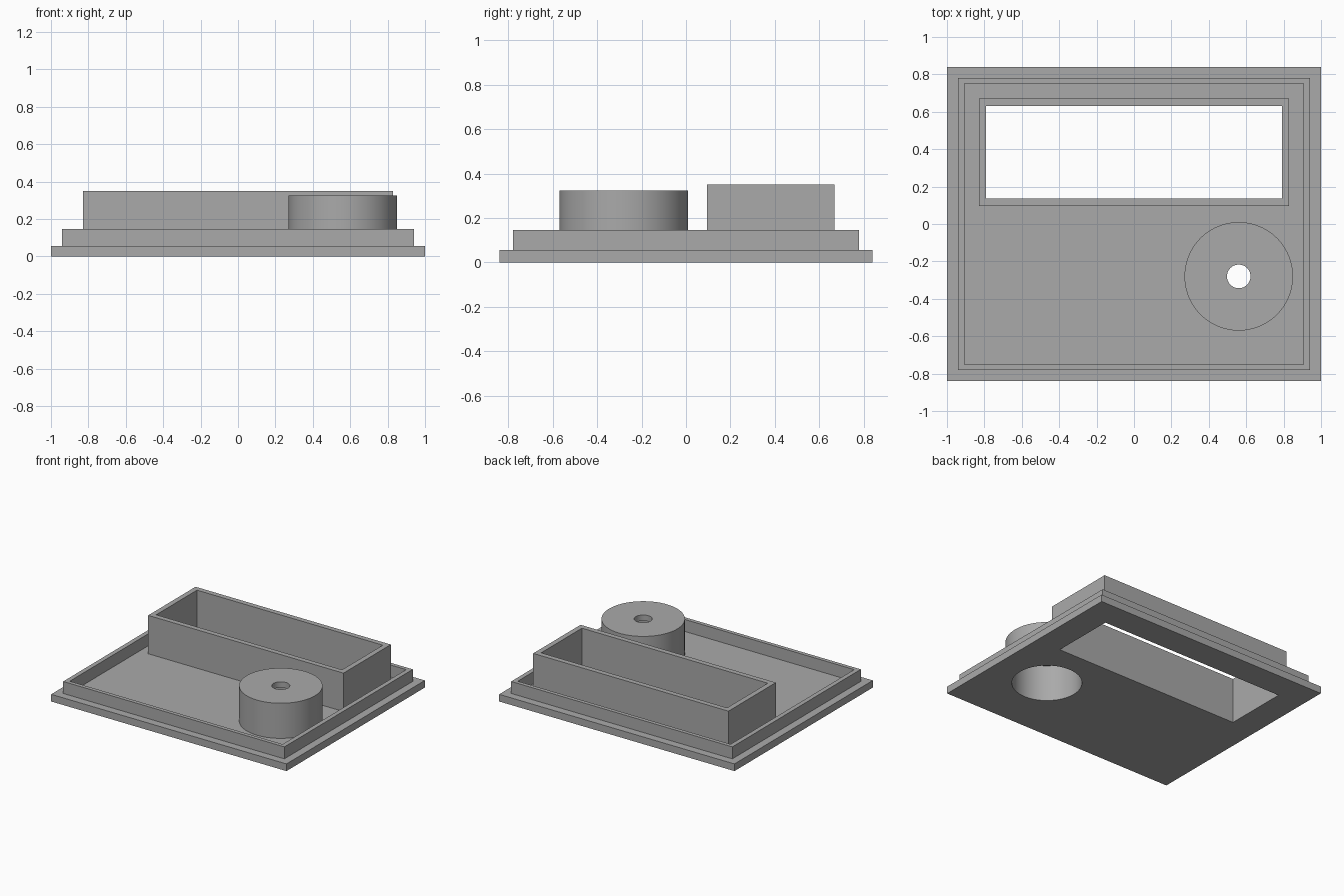
import bpy
import bmesh
import math
from mathutils import Matrix

if "Cube" in bpy.data.objects:
    bpy.data.objects.remove(bpy.data.objects["Cube"])

SEGMENTS = 96
PLATE_TOP = 0.055
KNOB_X, KNOB_Y, KNOB_BORE = 0.56, -0.28, 0.245
WINDOW = (-0.79, 0.79, 0.135, 0.63)

grey = bpy.data.materials.new("plain grey")
grey.use_nodes = True
colour = (0.4, 0.4, 0.4, 1)
grey.diffuse_color = colour
grey.node_tree.nodes["Principled BSDF"].inputs["Base Color"].default_value = colour


def finish(name, bm):
    bmesh.ops.recalc_face_normals(bm, faces=bm.faces)
    mesh = bpy.data.meshes.new(name)
    bm.to_mesh(mesh)
    bm.free()
    mesh.materials.append(grey)
    obj = bpy.data.objects.new(name, mesh)
    bpy.context.collection.objects.link(obj)
    return obj


def box(name, rect, z0, z1):
    x0, x1, y0, y1 = rect
    bm = bmesh.new()
    bmesh.ops.create_cube(bm, size=1)
    bmesh.ops.scale(bm, vec=(x1 - x0, y1 - y0, z1 - z0), verts=bm.verts)
    bmesh.ops.translate(bm, vec=((x0 + x1) / 2, (y0 + y1) / 2, (z0 + z1) / 2), verts=bm.verts)
    return finish(name, bm)


def skin(bm, loops):
    """Join consecutive closed vertex loops with quads."""
    for a, b in zip(loops, loops[1:]):
        n = len(a)
        for i in range(n):
            j = (i + 1) % n
            bm.faces.new((a[i], a[j], b[j], b[i]))


def wall_frame(name, outer, inner, z0, z1):
    """Rectangular wall standing on the plate, open underneath."""
    bm = bmesh.new()
    loops = []
    for (x0, x1, y0, y1), z in ((outer, z0), (outer, z1), (inner, z1), (inner, z0)):
        corners = ((x0, y0), (x1, y0), (x1, y1), (x0, y1))
        loops.append([bm.verts.new((x, y, z)) for x, y in corners])
    skin(bm, loops)
    return finish(name, bm)


def lathe(name, profile, x, y):
    bm = bmesh.new()
    angles = [math.tau * i / SEGMENTS for i in range(SEGMENTS)]
    skin(bm, [[bm.verts.new((x + r * math.cos(a), y + r * math.sin(a), z)) for a in angles]
              for r, z in profile])
    return finish(name, bm)


def cut(target, cutter):
    mod = target.modifiers.new("cut", 'BOOLEAN')
    mod.operation = 'DIFFERENCE'
    mod.solver = 'EXACT'
    mod.object = cutter
    bpy.context.view_layer.objects.active = target
    bpy.ops.object.modifier_apply(modifier=mod.name)
    bpy.data.objects.remove(cutter)


# Base plate with window opening and round bore
plate = box("base_plate", (-1, 1, -0.84, 0.84), 0, PLATE_TOP)
cut(plate, box("window_cutter", WINDOW, -0.2, 0.2))
bm = bmesh.new()
bmesh.ops.create_cone(bm, cap_ends=True, segments=SEGMENTS, radius1=KNOB_BORE,
                      radius2=KNOB_BORE, depth=0.5,
                      matrix=Matrix.Translation((KNOB_X, KNOB_Y, 0)))
cut(plate, finish("bore_cutter", bm))

# Low rim around the plate
wall_frame("plate_rim", (-0.94, 0.94, -0.78, 0.78), (-0.905, 0.905, -0.75, 0.75),
           PLATE_TOP, 0.147)

# Tall wall around the window
wall_frame("window_frame", (-0.83, 0.83, 0.095, 0.67), WINDOW, PLATE_TOP, 0.35)

# Hollow round housing with a shaft hole in its top
housing = lathe("round_housing", [(0.29, PLATE_TOP), (0.29, 0.325), (0.063, 0.325),
                                  (0.063, 0.28), (KNOB_BORE, 0.28), (KNOB_BORE, PLATE_TOP)],
                KNOB_X, KNOB_Y)

# Smooth round walls, crisp edges
for obj in (plate, housing):
    bpy.ops.object.select_all(action='DESELECT')
    obj.select_set(True)
    bpy.context.view_layer.objects.active = obj
    bpy.ops.object.shade_smooth_by_angle(angle=math.radians(30))
